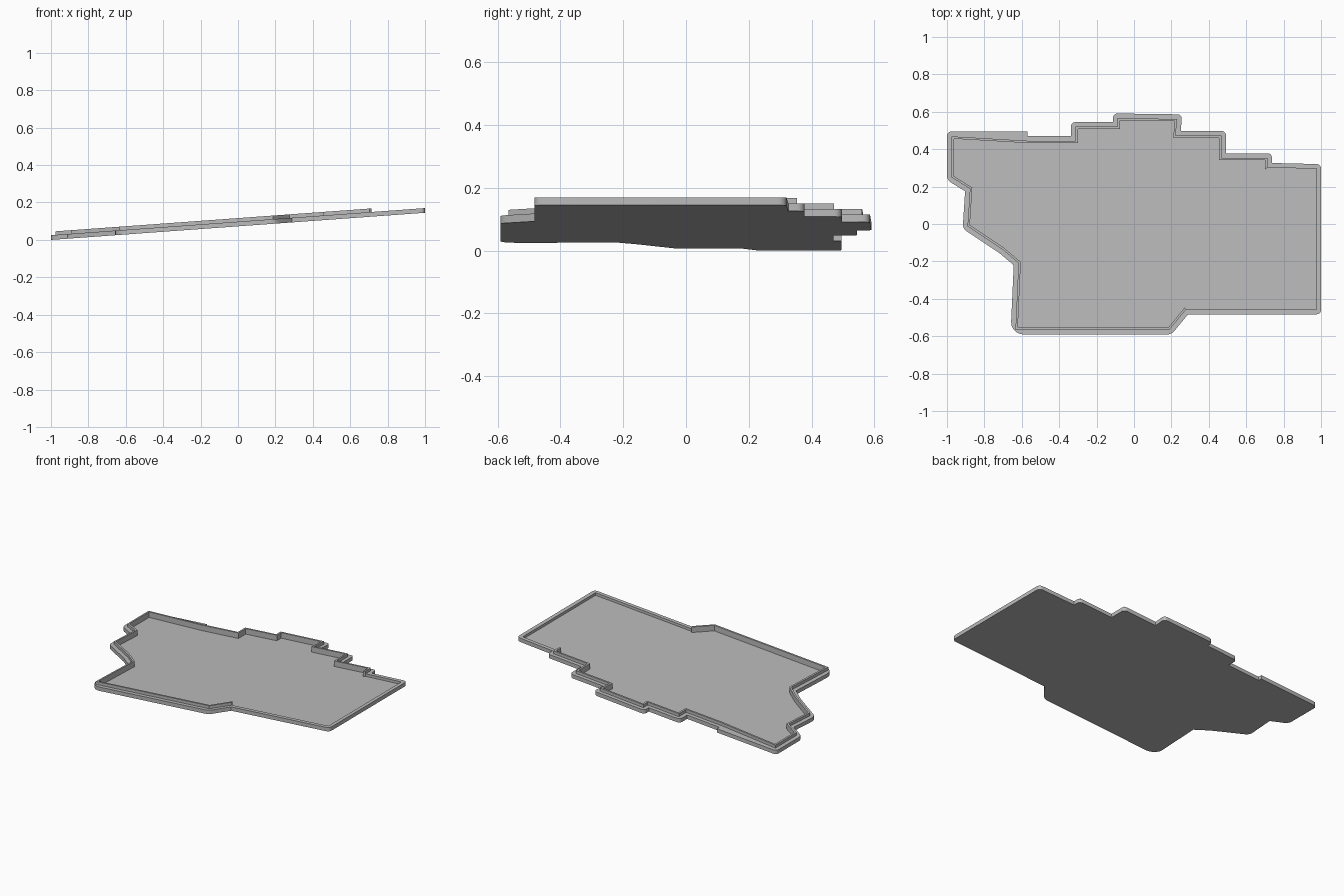
import bpy
import bmesh
from mathutils import Vector

cube = bpy.data.objects.get("Cube")
if cube:
    bpy.data.objects.remove(cube, do_unlink=True)

# Main dimensions
SLOPE = 0.0725
FLOOR = 0.008
RIM_HEIGHT = 0.025
LIP_HEIGHT = 0.044
RIM_WIDTH = 0.025
LIP_WIDTH = 0.012
CORNER_RADIUS = 0.024
LARGE_RADIUS = 0.07

# Clockwise outline, starting where the lip begins on the front edge
outline = [Vector(p) for p in (
    (.289, -.483), (.2, -.591), (-.66, -.591), (-.643, -.22), (-.72, -.155),
    (-.916, -.025), (-.903, .175), (-1, .235),
    (-1, .495), (-.57, .495), (-.57, .47), (-.337, .47), (-.337, .545),
    (-.112, .545), (-.112, .591), (.257, .586), (.25, .497), (.492, .497),
    (.492, .378), (.738, .378), (.738, .326), (1, .32), (1, -.483))]
LARGE_CORNER = 2
STEP_CORNER = 9

# The inner walls run straight past the small outer step at the back
guide = [p.copy() for p in outline]
guide[STEP_CORNER] = guide[STEP_CORNER - 1].lerp(guide[STEP_CORNER + 1], 0.7)


def neighbours(points, i):
    """Unit directions into and out of a corner."""
    before = (points[i] - points[i - 1]).normalized()
    after = (points[(i + 1) % len(points)] - points[i]).normalized()
    return before, after


def inset(points, distance):
    """Move a closed clockwise outline inward with mitred corners."""
    result = []
    for i, p in enumerate(points):
        a, b = neighbours(points, i)
        na, nb = Vector((a.y, -a.x)), Vector((b.y, -b.x))
        result.append(p + (na + nb) * distance / (1 + na.dot(nb)))
    return result


def add_loop(bm, points, z):
    return [bm.verts.new((p.x, p.y, z)) for p in points]


def bridge(bm, lower, upper, closed=True):
    count = len(lower)
    for i in range(count if closed else count - 1):
        j = (i + 1) % count
        bm.faces.new((lower[i], lower[j], upper[j], upper[i]))


def finish(bm, name, material):
    """Tilt the part up towards +x and make it an object."""
    for v in bm.verts:
        v.co.z += SLOPE * (v.co.x + 1)
    bmesh.ops.recalc_face_normals(bm, faces=bm.faces[:])
    mesh = bpy.data.meshes.new(name)
    bm.to_mesh(mesh)
    bm.free()
    mesh.materials.append(material)
    obj = bpy.data.objects.new(name, mesh)
    bpy.context.collection.objects.link(obj)
    bpy.ops.object.select_all(action='DESELECT')
    obj.select_set(True)
    bpy.context.view_layer.objects.active = obj
    bpy.ops.object.shade_smooth_by_angle()
    return obj


grey = bpy.data.materials.new("plain grey")
grey.use_nodes = True
colour = (0.5, 0.5, 0.5, 1)
grey.diffuse_color = colour
grey.node_tree.nodes["Principled BSDF"].inputs["Base Color"].default_value = colour

# Tray: floor plate with a low rim
bm = bmesh.new()
bottom = add_loop(bm, outline, 0)
top = add_loop(bm, outline, RIM_HEIGHT)
rim = inset(guide, RIM_WIDTH)
ledge = add_loop(bm, rim, RIM_HEIGHT)
floor = add_loop(bm, rim, FLOOR)
bm.faces.new(bottom)
bridge(bm, bottom, top)
bridge(bm, top, ledge)
bridge(bm, ledge, floor)
bm.faces.new(floor)

# Round the outward corners of the rim
small, large = [], []
for i in range(len(outline)):
    a, b = neighbours(outline, i)
    if a.x * b.y - a.y * b.x < -0.5 and i != STEP_CORNER:
        edge = bm.edges.get((bottom[i], top[i]))
        (large if i == LARGE_CORNER else small).append(edge)
for edges, radius in ((small, CORNER_RADIUS), (large, LARGE_RADIUS)):
    bmesh.ops.bevel(bm, geom=edges, offset=radius, segments=5,
                    profile=0.5, affect='EDGES')
finish(bm, "tray", grey)

# Raised lip inside the rim, open around the right end
bm = bmesh.new()
outer = inset(guide, RIM_WIDTH)[:-2]
inner = inset(guide, RIM_WIDTH + LIP_WIDTH)[:-2]
section = [add_loop(bm, outer, FLOOR), add_loop(bm, outer, LIP_HEIGHT),
           add_loop(bm, inner, LIP_HEIGHT), add_loop(bm, inner, FLOOR)]
for k in range(len(section)):
    bridge(bm, section[k - 1], section[k], closed=False)
for end in (0, -1):
    bm.faces.new([loop[end] for loop in section])
finish(bm, "raised_lip", grey)
